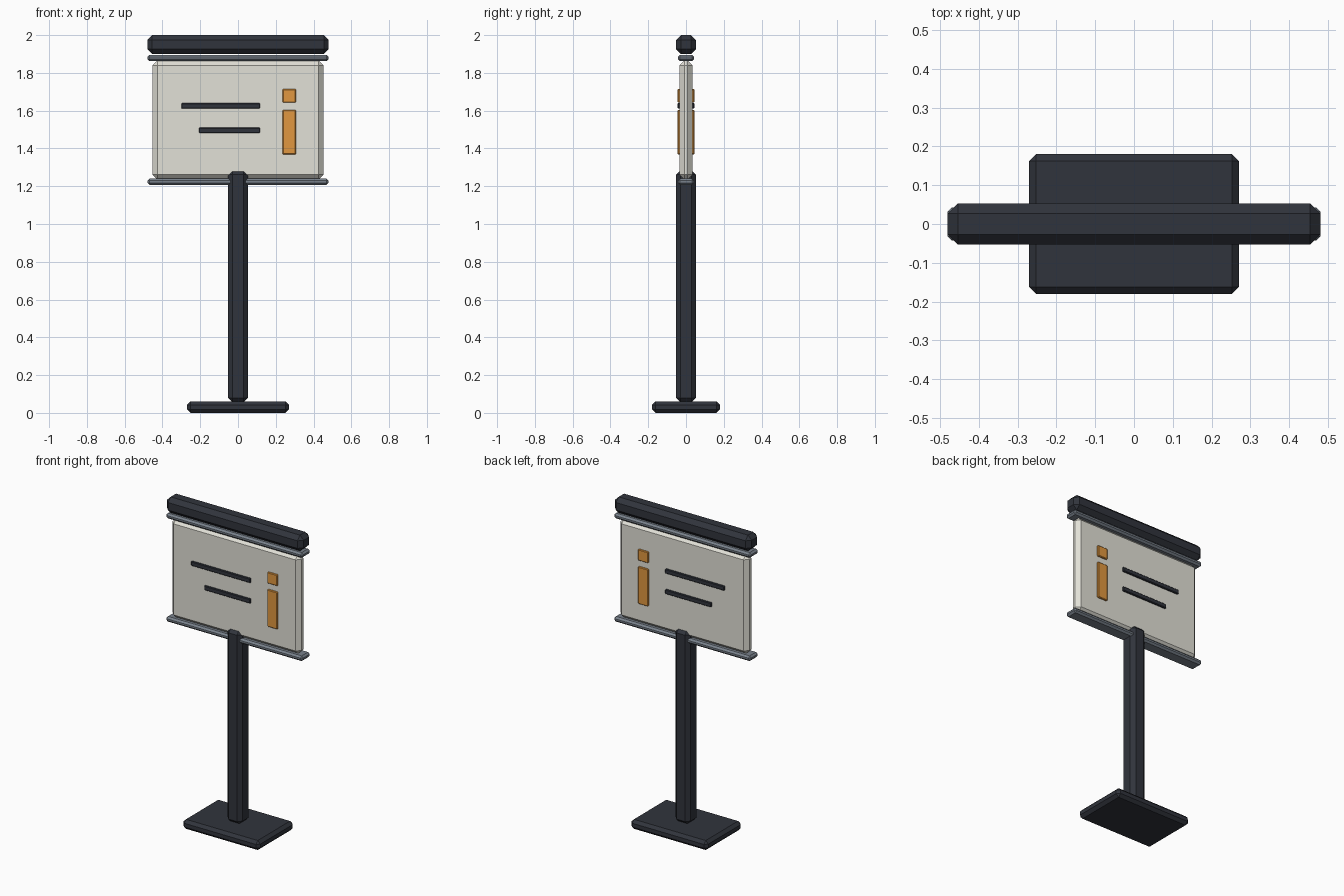
import bpy, bmesh

if "Cube" in bpy.data.objects:
    bpy.data.objects.remove(bpy.data.objects["Cube"])


def material(name, rgb):
    m = bpy.data.materials.new(name)
    m.diffuse_color = (*rgb, 1)
    m.use_nodes = True
    m.node_tree.nodes["Principled BSDF"].inputs["Base Color"].default_value = m.diffuse_color
    return m


DARK = material("dark_metal", (0.03, 0.034, 0.045))
STEEL = material("steel", (0.19, 0.22, 0.26))
PALE = material("pale_panel", (0.76, 0.75, 0.68))
AMBER = material("amber", (0.75, 0.31, 0.05))


def box(name, x, y, z, chamfer, mat):
    """Chamfered box from (min, max) ranges on each axis."""
    bm = bmesh.new()
    bmesh.ops.create_cube(bm, size=1)
    for v in bm.verts:
        for i, (lo, hi) in enumerate((x, y, z)):
            v.co[i] = lo if v.co[i] < 0 else hi
    bmesh.ops.bevel(bm, geom=bm.edges[:], offset=chamfer, segments=1,
                    profile=0.5, affect='EDGES')
    mesh = bpy.data.meshes.new(name)
    bm.to_mesh(mesh)
    bm.free()
    mesh.materials.append(mat)
    ob = bpy.data.objects.new(name, mesh)
    bpy.context.collection.objects.link(ob)
    return ob


def sym(h):
    return (-h, h)


# Stand
box("base_plate", sym(0.27), sym(0.18), (0, 0.06), 0.018, DARK)
box("post", sym(0.053), sym(0.053), (0.055, 1.285), 0.024, DARK)

# Display panel with rails and top cap
box("sign_panel", sym(0.453), sym(0.035), (1.235, 1.865), 0.026, PALE)
box("lower_rail", sym(0.48), sym(0.043), (1.207, 1.24), 0.011, STEEL)
box("upper_rail", sym(0.48), sym(0.043), (1.862, 1.895), 0.011, STEEL)
box("top_cap", sym(0.48), sym(0.053), (1.90, 2.0), 0.026, DARK)

# Raised markings, repeated on both faces
MARKS = [
    ("long_strip", (-0.30, 0.117), (1.611, 1.64), DARK),
    ("short_strip", (-0.207, 0.117), (1.481, 1.51), DARK),
    ("square_marker", (0.236, 0.307), (1.643, 1.714), AMBER),
    ("tall_marker", (0.236, 0.307), (1.368, 1.604), AMBER),
]
for name, x, z, mat in MARKS:
    for side, y in (("front", (-0.045, -0.031)), ("back", (0.031, 0.045))):
        box(f"{side}_{name}", x, y, z, 0.004, mat)
